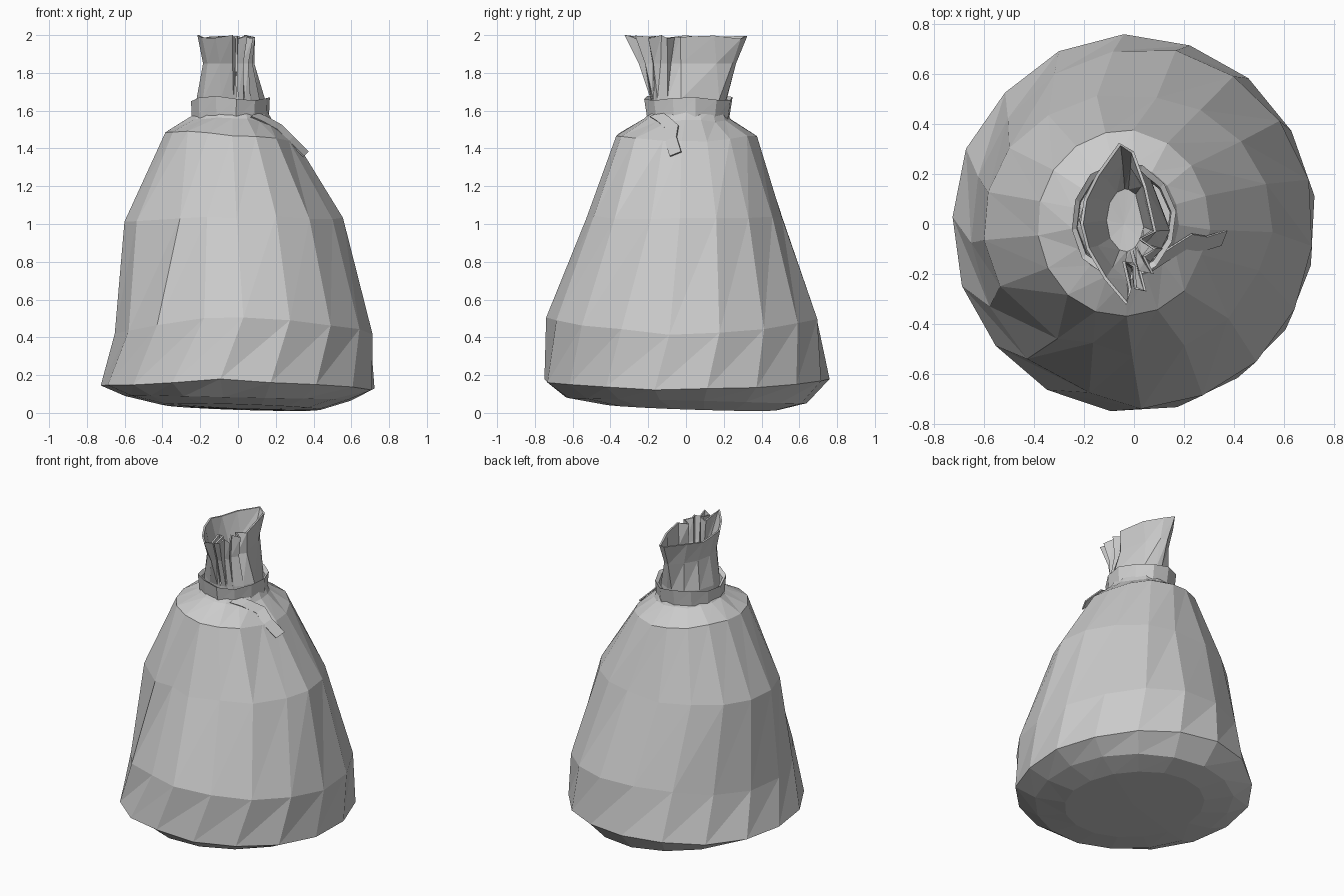
import bpy, bmesh, random
from math import sin, cos, pi, atan2
from mathutils import Vector

if "Cube" in bpy.data.objects:
    bpy.data.objects.remove(bpy.data.objects["Cube"])

random.seed(4)


def make_object(name, rings, closed=True, cap_start=None, cap_end=None):
    """Loft a list of point rings; optional fan caps around given centres."""
    bm = bmesh.new()
    rows = [[bm.verts.new(p) for p in r] for r in rings]
    n = len(rows[0])
    for a, b in zip(rows, rows[1:]):
        for i in range(n if closed else n - 1):
            j = (i + 1) % n
            bm.faces.new((a[i], a[j], b[j]))
            bm.faces.new((a[i], b[j], b[i]))
    for row, centre in ((rows[0], cap_start), (rows[-1], cap_end)):
        if centre:
            c = bm.verts.new(centre)
            for i in range(n):
                bm.faces.new((row[i], row[(i + 1) % n], c))
    bmesh.ops.remove_doubles(bm, verts=bm.verts, dist=1e-5)
    bmesh.ops.recalc_face_normals(bm, faces=bm.faces)
    mesh = bpy.data.meshes.new(name)
    bm.to_mesh(mesh)
    bm.free()
    obj = bpy.data.objects.new(name, mesh)
    bpy.context.collection.objects.link(obj)
    return obj


# Sack body: z, centre x, centre y, radius x, radius y, tilt along x,
# extra height at front and back, twist
SIDES = 17
profile = [
    (0.03, 0.02, 0.03, 0.42, 0.46, -0.013, 0.0, 0.0),
    (0.078, 0.0, 0.0, 0.60, 0.64, -0.012, -0.012, 0.0),
    (0.132, 0.0, 0.0, 0.728, 0.757, -0.006, 0.04, 0.0),
    (0.42, 0.035, -0.015, 0.685, 0.722, 0.0, 0.085, 0.12),
    (1.02, -0.025, 0.0, 0.578, 0.525, 0.01, 0.015, 0.16),
    (1.465, -0.04, 0.0, 0.345, 0.372, -0.025, 0.01, 0.16),
    (1.555, -0.035, 0.01, 0.215, 0.23, -0.01, 0.0, 0.16),
    (1.61, -0.03, 0.015, 0.18, 0.195, 0.0, 0.0, 0.16),
]
# cloth folds: (ring, column) -> radial scale and turn
folds = {(4, 10): (1.0, 0.2), (4, 11): (0.94, 0.08), (3, 11): (0.97, 0.05),
         (4, 15): (0.97, 0.06), (4, 3): (0.98, -0.05), (5, 3): (1.02, 0.05),
         (5, 15): (0.96, 0.08)}
rings = []
for k, (z, cx, cy, rx, ry, tilt, lift, twist) in enumerate(profile):
    ring = []
    for i in range(SIDES):
        scale, turn = folds.get((k, i), (1.0, 0.0))
        a = 2 * pi * (i + 0.4) / SIDES + twist + turn
        scale *= 1 + random.uniform(-0.007, 0.007)
        dz = tilt * cos(a) + lift * sin(a) ** 2 + random.uniform(-0.008, 0.008) * (k > 1)
        if k < 2:
            dz -= 0.015 * sin(a)
        ring.append((cx + rx * scale * cos(a), cy + ry * scale * sin(a), max(z + dz, 0)))
    rings.append(ring)
make_object("sack_body", rings, cap_start=(0.03, 0.03, 0.02))

# Gathered neck: pleated rim outline, counter-clockwise from the right
rim = [(0.09, -0.03), (0.05, 0.15), (0.0, 0.29), (-0.06, 0.325), (-0.15, 0.2),
       (-0.2, 0.1), (-0.215, 0.0), (-0.19, -0.1), (-0.12, -0.22), (-0.03, -0.325),
       (-0.01, -0.26), (-0.035, -0.15), (-0.005, -0.17), (0.0, -0.26),
       (0.05, -0.27), (0.03, -0.19), (0.08, -0.2), (0.045, -0.13),
       (0.09, -0.1), (0.03, -0.06)]


def neck_ring(f, rx, ry, z, inset=0.0):
    """Blend from the tied ellipse (f=0) to the rim outline (f=1)."""
    out = []
    n = len(rim)
    for i, (x, y) in enumerate(rim):
        a = atan2(y, x + 0.05)
        p = Vector((-0.035 + rx * cos(a), 0.015 + ry * sin(a)))
        q = Vector((x, y))
        t = Vector(rim[(i + 1) % n]) - Vector(rim[i - 1])
        q += Vector((-t.y, t.x)).normalized() * inset
        p = p.lerp(q, f)
        out.append((p.x, p.y, z + (0.01 * sin(i * 2.3) - 0.01) * (f > 0.9)))
    return out


make_object("gathered_neck", [
    neck_ring(0.0, 0.185, 0.195, 1.58),
    neck_ring(0.05, 0.185, 0.195, 1.66),
    neck_ring(0.5, 0.12, 0.19, 1.85),
    neck_ring(1.0, 0, 0, 2.0),
    neck_ring(1.0, 0, 0, 2.0, 0.012),
    neck_ring(0.45, 0.1, 0.165, 1.84, 0.012),
    neck_ring(0.0, 0.075, 0.125, 1.62),
], cap_end=(-0.04, 0.0, 1.61))

# Tie band wrapped tightly around the neck
BAND = 12
outer_lo, outer_hi, inner_hi, inner_lo = [], [], [], []
for i in range(BAND):
    a = 2 * pi * (i + 0.3) / BAND
    wob = 1 + random.uniform(-0.02, 0.02)
    for ring, rx, ry, z in ((outer_lo, 0.205, 0.22, 1.553), (outer_hi, 0.21, 0.237, 1.66),
                            (inner_hi, 0.19, 0.21, 1.645), (inner_lo, 0.185, 0.2, 1.56)):
        ring.append((-0.042 + rx * wob * cos(a), 0.014 + ry * wob * sin(a),
                     z + 0.012 * cos(3 * a) + 0.008 * sin(a) ** 2))
make_object("tie_band", [outer_lo, outer_hi, inner_hi, inner_lo, outer_lo])

# Loose end of the tie lying over the shoulder
path = [(0.08, -0.16, 1.58), (0.14, -0.12, 1.555), (0.22, -0.07, 1.51),
        (0.28, -0.08, 1.45), (0.36, -0.055, 1.37)]
side = Vector((0.012, 0.03, 0.012))
left = [Vector(p) + side for p in path]
right = [Vector(p) - side for p in path]
tail = make_object("tie_tail", [right, left], closed=False)
mod = tail.modifiers.new("thickness", 'SOLIDIFY')
mod.thickness = 0.008
mod.offset = 0
